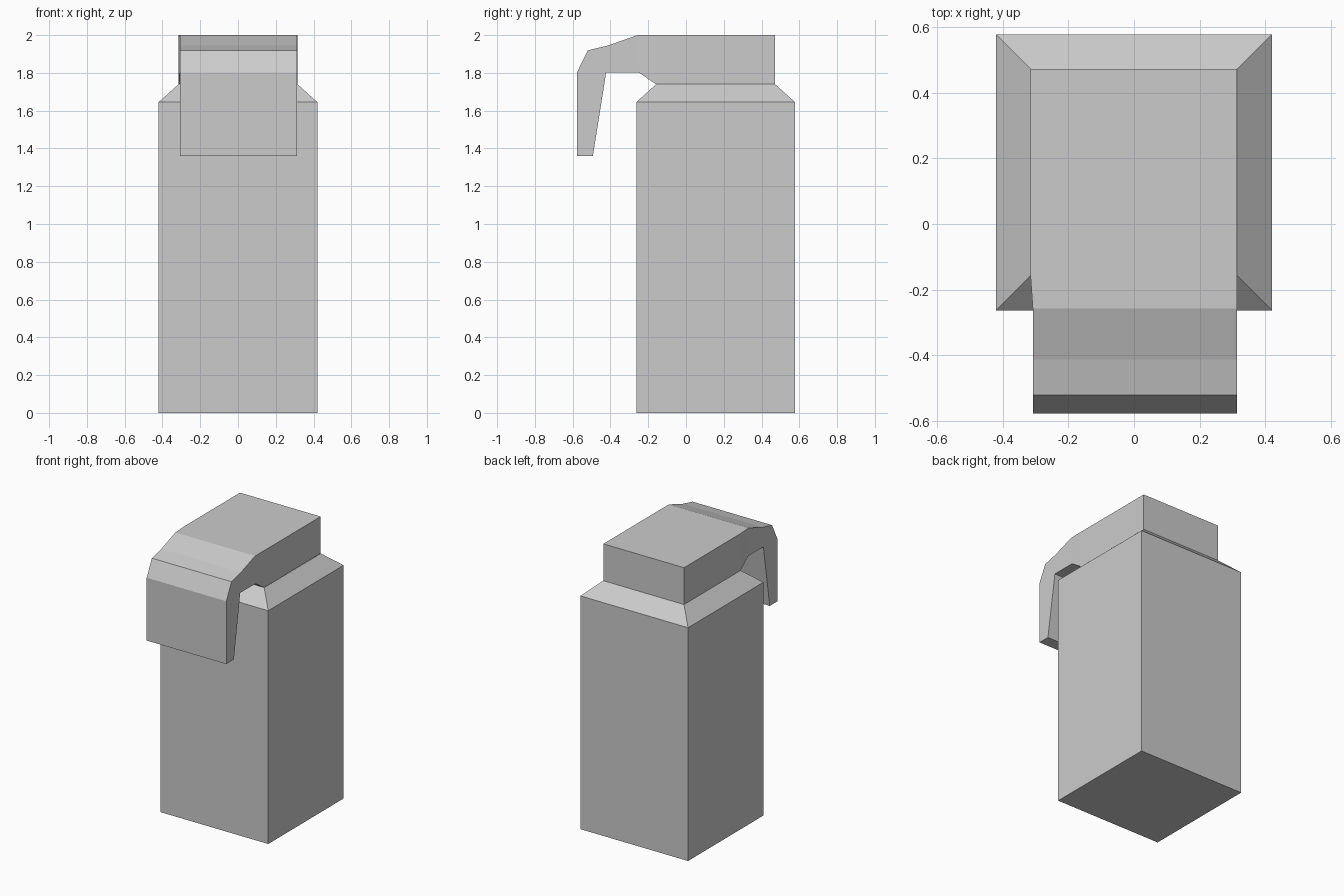
import bpy, bmesh

if "Cube" in bpy.data.objects:
    bpy.data.objects.remove(bpy.data.objects["Cube"])


def make_object(name, bm):
    bmesh.ops.recalc_face_normals(bm, faces=bm.faces)
    mesh = bpy.data.meshes.new(name)
    bm.to_mesh(mesh)
    bm.free()
    obj = bpy.data.objects.new(name, mesh)
    bpy.context.collection.objects.link(obj)
    return obj


def loft(bm, rings):
    """Join successive four-point rings with quads and return the vertex rings."""
    loops = [[bm.verts.new(p) for p in ring] for ring in rings]
    for a, b in zip(loops, loops[1:]):
        for i in range(4):
            j = (i + 1) % 4
            bm.faces.new((a[i], a[j], b[j], b[i]))
    return loops


def rect(x, y0, y1, z):
    return [(-x, y0, z), (x, y0, z), (x, y1, z), (-x, y1, z)]


# Body: square block with sloped shoulders, open where the head joins
bm = bmesh.new()
loops = loft(bm, [rect(0.42, -0.263, 0.577, 0),
                  rect(0.42, -0.263, 0.577, 1.645),
                  rect(0.315, -0.158, 0.472, 1.74)])
bm.faces.new(loops[0])
make_object("body", bm)

# Head and trigger: cross-sections as (left x, right x, under point, over point) in y, z
sections = [
    (-0.315, 0.314, (0.472, 1.74), (0.472, 2.0)),
    (-0.315, 0.314, (-0.158, 1.74), (-0.158, 2.0)),
    (-0.308, 0.313, (-0.252, 1.803), (-0.257, 2.0)),
    (-0.308, 0.313, (-0.34, 1.803), (-0.413, 1.945)),
    (-0.308, 0.313, (-0.423, 1.803), (-0.52, 1.919)),
    (-0.308, 0.313, (-0.431, 1.75), (-0.577, 1.803)),
    (-0.308, 0.313, (-0.493, 1.36), (-0.577, 1.36)),
]
bm = bmesh.new()
loops = loft(bm, [[(l, *u), (r, *u), (r, *o), (l, *o)] for l, r, u, o in sections])
bm.faces.new(loops[0])
bm.faces.new(loops[-1])
# Remove the hidden face on the neck seam so the inside stays hollow
bm.normal_update()
seam = [f for f in bm.faces if all(abs(v.co.z - 1.74) < 1e-4 for v in f.verts)]
bmesh.ops.recalc_face_normals(bm, faces=bm.faces)
bmesh.ops.delete(bm, geom=seam, context='FACES_ONLY')
make_object("head_and_trigger", bm)
